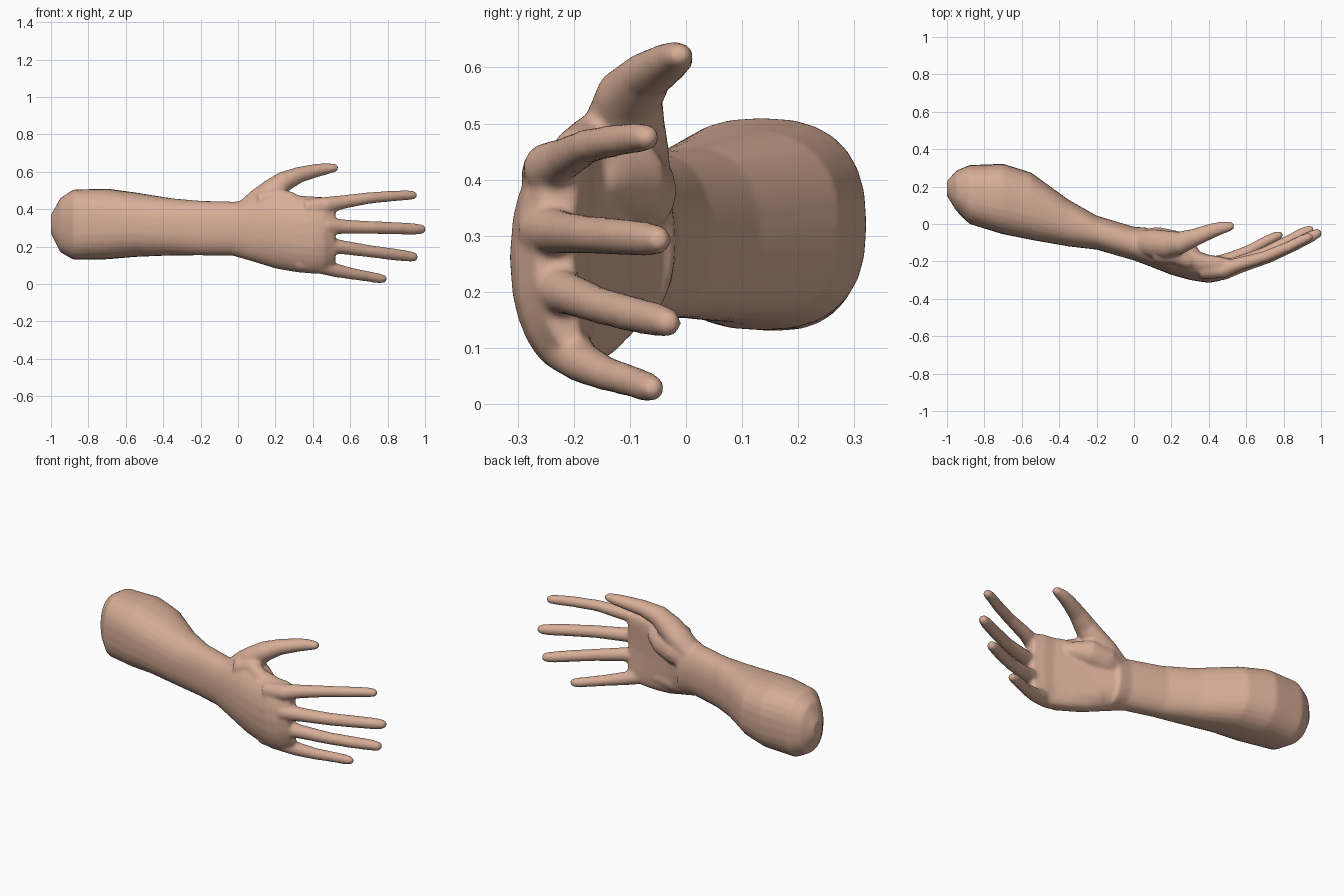
import bpy, bmesh, math
from mathutils import Vector

skin = bpy.data.materials.new("skin")
skin.diffuse_color = (0.68, 0.42, 0.31, 1)
bm = bmesh.new()


def skin_rings(rings):
    """Bridge closed rings of points and cap both ends."""
    loops = [[bm.verts.new(p) for p in ring] for ring in rings]
    n = len(loops[0])
    for a, b in zip(loops, loops[1:]):
        for i in range(n):
            j = (i + 1) % n
            bm.faces.new((a[i], a[j], b[j], b[i]))
    bm.faces.new(loops[0][::-1])
    bm.faces.new(loops[-1])


def spow(v, e):
    return math.copysign(abs(v) ** e, v)


def limb(sections, n=28):
    """Sections: x, y low, y high, z low, z high, squareness, cup (edges pushed to +y)."""
    rings = []
    for x, y0, y1, z0, z1, e, cup in sections:
        ring = []
        for i in range(n):
            a = 2 * math.pi * i / n
            s = spow(math.sin(a), e)
            y = (y0 + y1) / 2 + (y1 - y0) / 2 * spow(math.cos(a), e) + cup * s * s
            ring.append((x, y, (z0 + z1) / 2 + (z1 - z0) / 2 * s))
        rings.append(ring)
    skin_rings(rings)


def digit(points, flat=1.0, n=16):
    """Tapered round tube through x, y, z, radius with a domed tip."""
    pts = [(Vector(p[:3]), p[3]) for p in points]
    d = (pts[-1][0] - pts[-2][0]).normalized()
    tip, r = pts[-1]
    pts += [(tip + d * r * 0.55, r * 0.8), (tip + d * r * 0.9, r * 0.4)]
    rings = []
    for i, (p, r) in enumerate(pts):
        t = (pts[min(i + 1, len(pts) - 1)][0] - pts[max(i - 1, 0)][0]).normalized()
        u = t.cross(Vector((0, 1, 0))).normalized()
        v = t.cross(u)
        rings.append([p + u * r * math.cos(2 * math.pi * k / n)
                      + v * r * flat * math.sin(2 * math.pi * k / n) for k in range(n)])
    skin_rings(rings)


# forearm and wrist
limb([
    (-1.00, 0.15, 0.23, 0.27, 0.37, 0.9, 0),
    (-0.95, 0.07, 0.285, 0.17, 0.46, 0.85, 0),
    (-0.88, 0.00, 0.315, 0.13, 0.505, 0.8, 0),
    (-0.70, -0.055, 0.322, 0.132, 0.51, 0.8, 0),
    (-0.55, -0.085, 0.275, 0.145, 0.49, 0.82, 0),
    (-0.35, -0.12, 0.13, 0.153, 0.458, 0.85, 0),
    (-0.20, -0.137, 0.045, 0.153, 0.445, 0.88, 0),
    (0.00, -0.195, -0.015, 0.152, 0.44, 0.9, 0),
    (0.08, -0.225, -0.02, 0.125, 0.455, 0.9, 0),
])
# palm
limb([
    (-0.04, -0.18, -0.02, 0.155, 0.435, 0.9, 0),
    (0.08, -0.225, -0.035, 0.12, 0.46, 0.9, 0),
    (0.20, -0.272, -0.09, 0.083, 0.485, 0.85, 0.02),
    (0.30, -0.30, -0.13, 0.065, 0.475, 0.8, 0.03),
    (0.40, -0.315, -0.17, 0.055, 0.468, 0.75, 0.035),
    (0.46, -0.305, -0.18, 0.06, 0.465, 0.75, 0.035),
    (0.52, -0.27, -0.20, 0.10, 0.45, 0.75, 0.03),
])
# heel pad of the thumb and heel pad of the little finger side
digit([(0.02, -0.09, 0.34, 0.06), (0.12, -0.10, 0.38, 0.085),
       (0.22, -0.11, 0.40, 0.075), (0.30, -0.15, 0.40, 0.05)])
digit([(0.02, -0.10, 0.22, 0.05), (0.14, -0.14, 0.18, 0.07), (0.30, -0.19, 0.15, 0.06)])
# thumb
digit([(0.03, -0.10, 0.38, 0.06), (0.11, -0.105, 0.44, 0.07), (0.18, -0.11, 0.495, 0.067),
       (0.25, -0.10, 0.55, 0.055), (0.33, -0.07, 0.585, 0.043), (0.42, -0.035, 0.607, 0.036),
       (0.47, -0.02, 0.616, 0.031), (0.515, -0.012, 0.621, 0.023)], 1.1)
# web between thumb and index finger
digit([(0.12, -0.15, 0.44, 0.06), (0.22, -0.17, 0.47, 0.045), (0.29, -0.20, 0.45, 0.04)])

# index, middle, ring and little fingers
digit([(0.36, -0.245, 0.405, 0.05), (0.48, -0.245, 0.422, 0.045), (0.56, -0.215, 0.438, 0.037),
       (0.70, -0.175, 0.460, 0.031), (0.82, -0.125, 0.470, 0.029), (0.90, -0.085, 0.475, 0.027),
       (0.935, -0.07, 0.475, 0.024)])
digit([(0.36, -0.26, 0.315, 0.05), (0.48, -0.255, 0.311, 0.045), (0.58, -0.22, 0.306, 0.038),
       (0.72, -0.175, 0.302, 0.034), (0.85, -0.115, 0.298, 0.033), (0.94, -0.07, 0.294, 0.031),
       (0.98, -0.05, 0.293, 0.026)])
digit([(0.36, -0.25, 0.215, 0.05), (0.47, -0.24, 0.207, 0.044), (0.57, -0.205, 0.195, 0.037),
       (0.70, -0.155, 0.176, 0.033), (0.82, -0.095, 0.160, 0.032), (0.90, -0.05, 0.150, 0.030),
       (0.938, -0.033, 0.145, 0.026)])
digit([(0.32, -0.22, 0.12, 0.05), (0.44, -0.215, 0.10, 0.045), (0.52, -0.185, 0.074, 0.037),
       (0.61, -0.145, 0.055, 0.031), (0.70, -0.095, 0.040, 0.028), (0.75, -0.07, 0.031, 0.027),
       (0.775, -0.06, 0.028, 0.023)])

bmesh.ops.recalc_face_normals(bm, faces=bm.faces)
mesh = bpy.data.meshes.new("hand_and_forearm")
bm.to_mesh(mesh)
bm.free()
mesh.materials.append(skin)
arm = bpy.data.objects.new("hand_and_forearm", mesh)
bpy.context.collection.objects.link(arm)

# fuse the parts into one soft surface
fuse = arm.modifiers.new("fuse", 'REMESH')
fuse.mode = 'VOXEL'
fuse.voxel_size = 0.009
fuse.use_smooth_shade = True
soft = arm.modifiers.new("soften", 'SMOOTH')
soft.factor = 0.5
soft.iterations = 6
